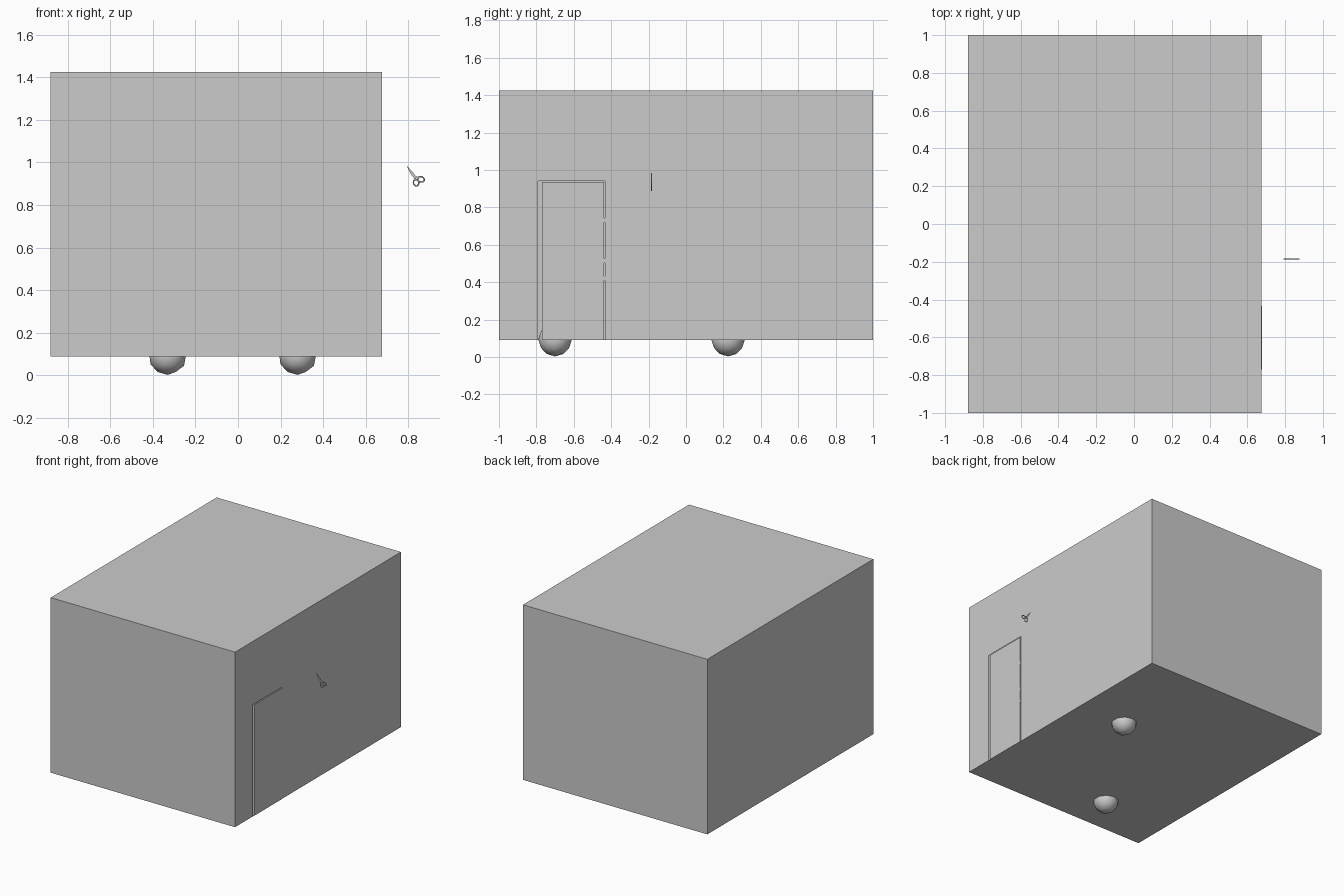
import bpy, bmesh, math
from mathutils import Vector, Matrix

if "Cube" in bpy.data.objects:
    bpy.data.objects.remove(bpy.data.objects["Cube"])

X0, X1, Y0, Y1, Z0, Z1 = -0.88, 0.675, -1.0, 1.0, 0.09, 1.425
DY0, DY1, DZ = -0.79, -0.434, 0.942        # door opening


def finish(bm, name):
    me = bpy.data.meshes.new(name)
    bm.to_mesh(me)
    bm.free()
    ob = bpy.data.objects.new(name, me)
    bpy.context.collection.objects.link(ob)
    return ob


def box(name, lo, hi):
    lo, hi = Vector(lo), Vector(hi)
    bm = bmesh.new()
    m = Matrix.Translation((lo + hi) / 2) @ Matrix.Diagonal((*(hi - lo), 1))
    bmesh.ops.create_cube(bm, size=1, matrix=m)
    return finish(bm, name)


def plate(name, pts, y, t):
    """Flat outline in the xz plane, extruded along y."""
    bm = bmesh.new()
    f = bm.faces.new([bm.verts.new((x, y - t / 2, z)) for x, z in pts])
    r = bmesh.ops.extrude_face_region(bm, geom=[f])
    bmesh.ops.translate(bm, vec=(0, t, 0),
                        verts=[v for v in r['geom'] if isinstance(v, bmesh.types.BMVert)])
    bmesh.ops.recalc_face_normals(bm, faces=bm.faces)
    return finish(bm, name)


# room shell: a single-skin box with a doorway in the right wall
bm = bmesh.new()
bmesh.ops.create_cube(bm, size=1, matrix=Matrix.Translation(((X0 + X1) / 2, 0, (Z0 + Z1) / 2))
                      @ Matrix.Diagonal((X1 - X0, Y1 - Y0, Z1 - Z0, 1)))
wall = [f for f in bm.faces if f.normal.x > 0.9]
bmesh.ops.delete(bm, geom=wall, context='FACES_ONLY')
outline = [(Y0, Z0), (DY0, Z0), (DY0, DZ), (DY1, DZ), (DY1, Z0), (Y1, Z0), (Y1, Z1), (Y0, Z1)]
bm.faces.new([bm.verts.new((X1, y, z)) for y, z in outline])
bmesh.ops.remove_doubles(bm, verts=bm.verts, dist=1e-5)
finish(bm, "room_shell")

# door leaf with a gap along its free side, and hinges on the other
box("door", (X1 - 0.015, DY0 + 0.02, Z0), (X1 + 0.002, DY1 - 0.005, DZ - 0.006))
for i, z in enumerate((0.42, 0.515, 0.73)):
    box(f"hinge_{i + 1}", (X1 - 0.012, DY1 - 0.006, z - 0.012), (X1 + 0.002, DY1, z + 0.012))

# two balls sunk through the floor
for name, x, y in (("ball_front", -0.33, -0.70), ("ball_back", 0.28, 0.225)):
    bpy.ops.mesh.primitive_ico_sphere_add(subdivisions=2, radius=0.09, location=(x, y, 0.093))
    bpy.context.object.name = name
    bpy.ops.object.shade_smooth()

# scissors floating beside the wall
SY = -0.185
tip, pivot = Vector((0.792, 0.985)), Vector((0.826, 0.936))
d = (pivot - tip).normalized()
n = Vector((-d.y, d.x))
for s, label, c in ((1, "upper", Vector((0.859, 0.921))), (-1, "lower", Vector((0.836, 0.905)))):
    # blade
    pts = [tip, pivot - d * 0.015 + n * s * 0.007, pivot + d * 0.006 + n * s * 0.005,
           pivot - n * s * 0.003]
    plate(f"{label}_blade", pts, SY + s * 0.001, 0.002)
    # shank joining the pivot to the finger ring
    e = (c - pivot).normalized()
    m = Vector((-e.y, e.x)) * 0.004
    end = c - e * 0.016
    plate(f"{label}_shank", [pivot + m, pivot - m, end - m, end + m], SY, 0.004)
    # finger ring, slightly elongated along the shank
    bpy.ops.mesh.primitive_torus_add(major_radius=0.0145, minor_radius=0.0038,
                                     major_segments=20, minor_segments=8)
    ring = bpy.context.object
    ring.name = f"{label}_finger_ring"
    ring.data.transform(Matrix.Translation((c.x, SY, c.y))
                        @ Matrix.Rotation(-math.atan2(e.y, e.x), 4, 'Y')
                        @ Matrix.Rotation(math.pi / 2, 4, 'X')
                        @ Matrix.Diagonal((1.05, 0.85, 0.6, 1)))
    bpy.ops.object.shade_smooth()
